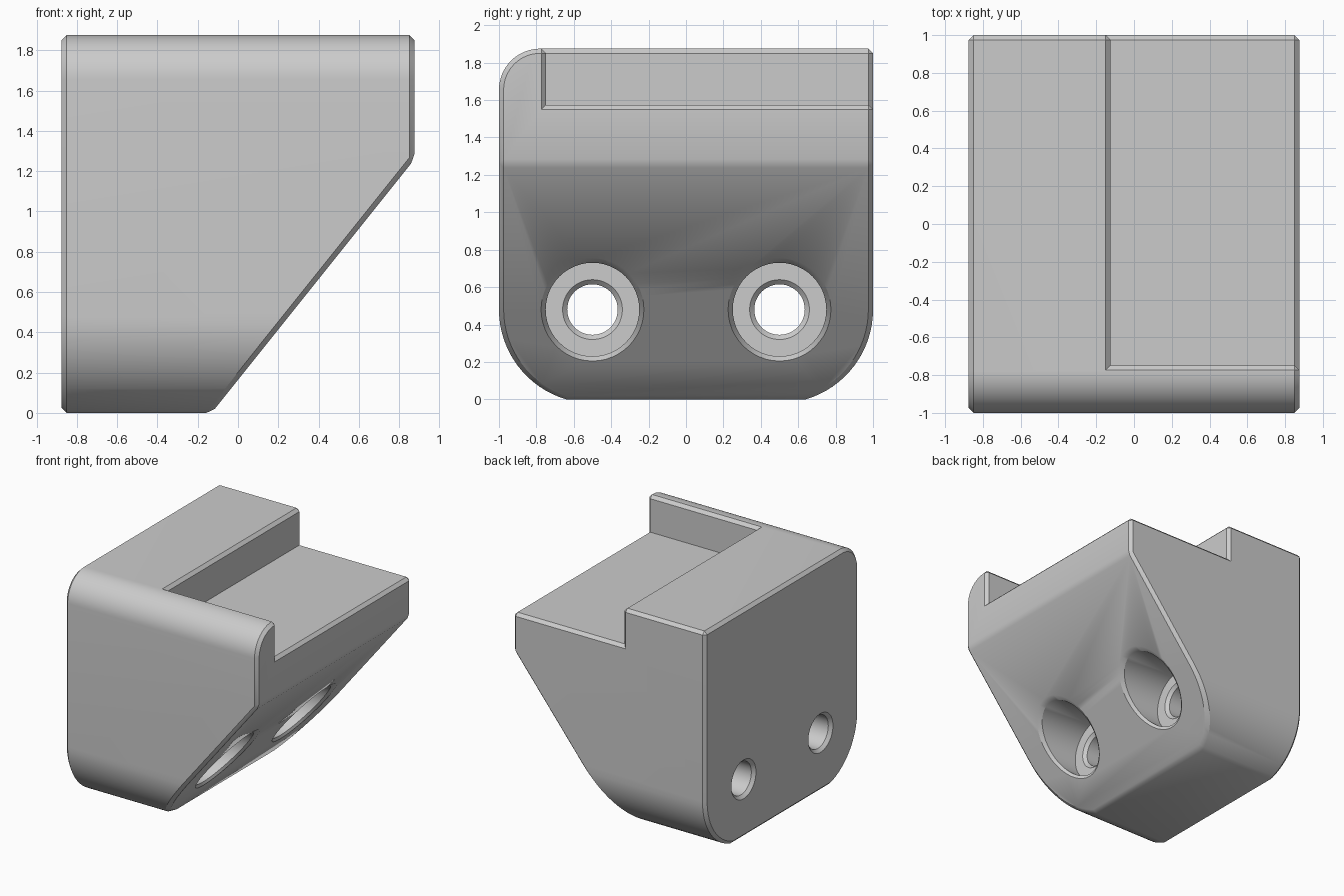
import bpy, bmesh, math
from mathutils import Vector

if "Cube" in bpy.data.objects:
    bpy.data.objects.remove(bpy.data.objects["Cube"], do_unlink=True)

X, TOP, HOLE_Z, CHAMFER = 0.875, 1.875, 0.48, 0.025
SLOPE = 1.25          # rise of the sloped underside


def slope_x(z):
    return -0.131 + z / SLOPE


def arc(cy, cz, r, start, end, steps=16):
    return [(cy + r * math.cos(math.radians(start + (end - start) * i / steps)),
             cz + r * math.sin(math.radians(start + (end - start) * i / steps)))
            for i in range(steps + 1)]


def new_object(name, bm):
    bmesh.ops.recalc_face_normals(bm, faces=bm.faces[:])
    mesh = bpy.data.meshes.new(name)
    bm.to_mesh(mesh)
    bm.free()
    obj = bpy.data.objects.new(name, mesh)
    bpy.context.collection.objects.link(obj)
    return obj


def loft(bm, rings):
    """Closed solid through rings with equal point counts."""
    rows = [[bm.verts.new(p) for p in ring] for ring in rings]
    n = len(rows[0])
    for a, b in zip(rows, rows[1:]):
        for i in range(n):
            j = (i + 1) % n
            bm.faces.new((a[i], a[j], b[j], b[i]))
    bm.faces.new(rows[0])
    bm.faces.new(rows[-1])


def cut(obj, cutter):
    """Subtract the cutter, keep the result and drop the cutter."""
    cutter.hide_render = True
    mod = obj.modifiers.new("cut", 'BOOLEAN')
    mod.operation, mod.solver, mod.object = 'DIFFERENCE', 'EXACT', cutter
    graph = bpy.context.evaluated_depsgraph_get()
    result = bpy.data.meshes.new_from_object(obj.evaluated_get(graph))
    obj.modifiers.clear()
    obj.data = result
    bpy.data.objects.remove(cutter, do_unlink=True)


# Block: side profile with rounded corners, extruded across x
sag = math.degrees(math.asin(HOLE_Z / 0.5))   # bottom flat trims the corner arcs
profile = [(1, TOP)] + arc(-0.78, TOP - 0.22, 0.22, 90, 180)
profile += arc(-0.5, HOLE_Z, 0.5, 180, 180 + sag) + arc(0.5, HOLE_Z, 0.5, 360 - sag, 360)
bm = bmesh.new()
loft(bm, [[(x, y, z) for y, z in profile] for x in (-X, X)])

# Sloped underside
sliced = bmesh.ops.bisect_plane(
    bm, geom=bm.verts[:] + bm.edges[:] + bm.faces[:], clear_outer=True,
    plane_co=(slope_x(0), 0, 0), plane_no=Vector((SLOPE, 0, -1)).normalized())
rim = [e for e in sliced["geom_cut"] if isinstance(e, bmesh.types.BMEdge)]
bmesh.ops.contextual_create(bm, geom=rim)
block = new_object("mounting_block", bm)

# Open step in the top
bm = bmesh.new()
loft(bm, [[(x, -0.748, 1.575), (x, 2, 1.575), (x, 2, 3), (x, -0.748, 3)]
          for x in (-0.125, 2)])
cut(block, new_object("step_cutter", bm))

# Chamfer on every convex sharp edge
bm = bmesh.new()
bm.from_mesh(block.data)
bmesh.ops.remove_doubles(bm, verts=bm.verts[:], dist=1e-5)
bm.normal_update()
sharp = [e for e in bm.edges if len(e.link_faces) == 2
         and e.is_convex and e.calc_face_angle(0) > 0.5]
bmesh.ops.bevel(bm, geom=sharp, offset=CHAMFER, segments=1, profile=0.5,
                affect='EDGES', clamp_overlap=False)
bm.to_mesh(block.data)
bm.free()

# Counterbored screw holes with chamfered rims
bore, flare, sink, floor = 0.135, 0.16, 0.25, -0.03


def ring(cy, r, x_of_z):
    pts = arc(cy, HOLE_Z, r, 0, 360, 48)[:-1]
    return [(x_of_z(z), y, z) for y, z in pts]


for cy in (-0.5, 0.5):
    bm = bmesh.new()
    loft(bm, [ring(cy, flare + CHAMFER, lambda z: -X - CHAMFER),
              ring(cy, bore, lambda z: -X + CHAMFER),
              ring(cy, bore, lambda z: floor - CHAMFER),
              ring(cy, flare, lambda z: floor),
              ring(cy, sink, lambda z: floor),
              ring(cy, sink, lambda z: slope_x(z) - CHAMFER),
              ring(cy, sink + 2 * CHAMFER, lambda z: slope_x(z) + CHAMFER),
              ring(cy, sink + 2 * CHAMFER, lambda z: 2)])
    cut(block, new_object("hole_cutter", bm))

# Plain grey finish
grey = bpy.data.materials.new("plain_grey")
grey.use_nodes = True
colour = (0.6, 0.6, 0.6, 1)
grey.diffuse_color = colour
grey.node_tree.nodes["Principled BSDF"].inputs["Base Color"].default_value = colour
block.data.materials.clear()
block.data.materials.append(grey)

bpy.ops.object.select_all(action='DESELECT')
block.select_set(True)
bpy.context.view_layer.objects.active = block
bpy.ops.object.shade_smooth_by_angle(angle=math.radians(30))
